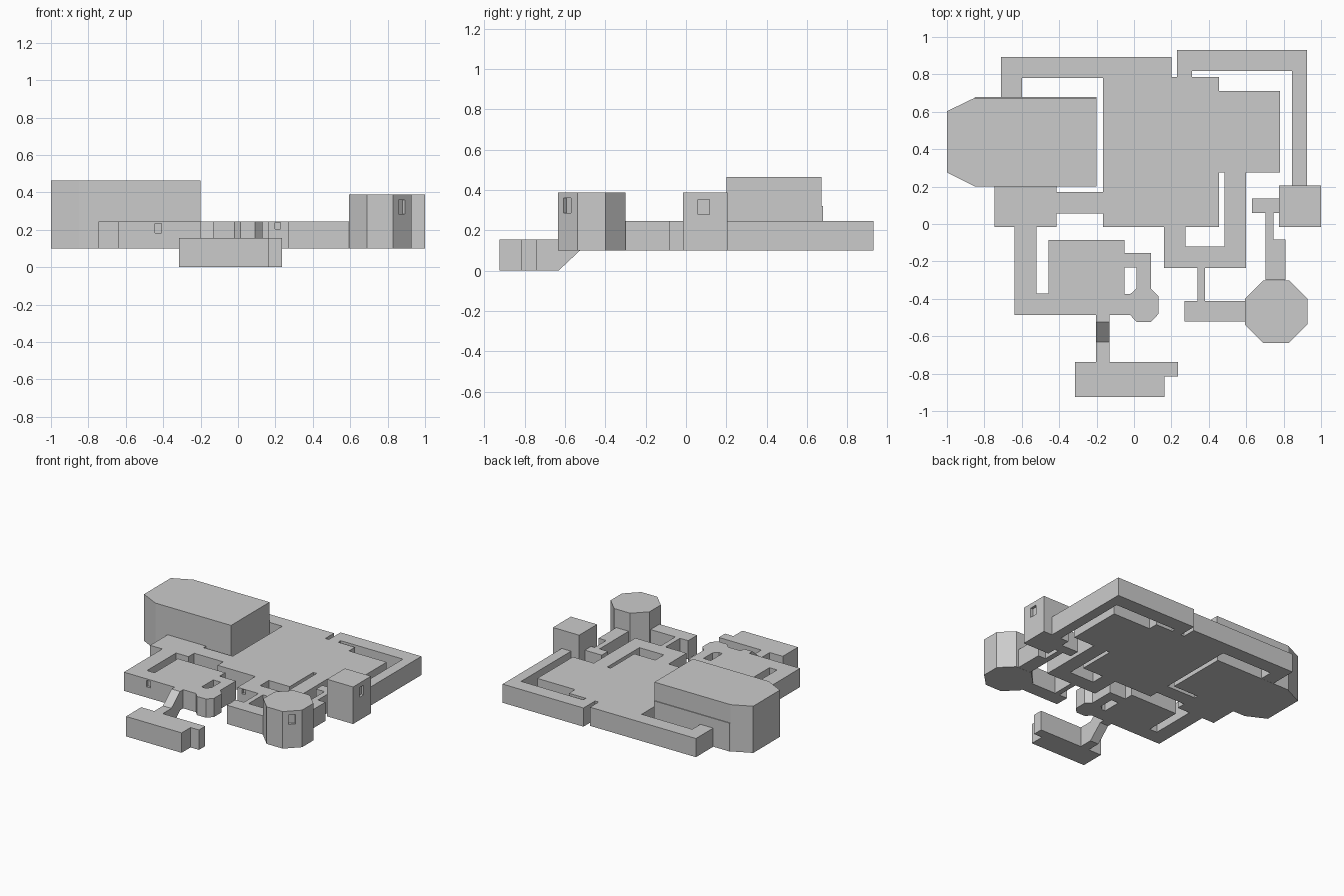
import bpy, bmesh, math

if "Cube" in bpy.data.objects:
    bpy.data.objects.remove(bpy.data.objects["Cube"])

FLOOR, LOW, TALL, TOWER = 0.10, 0.245, 0.463, 0.388


def prism(name, pts, z0=FLOOR, z1=LOW):
    """Extrude a plan outline from z0 up to z1."""
    bm = bmesh.new()
    face = bm.faces.new([bm.verts.new((x, y, z0)) for x, y in pts])
    ext = bmesh.ops.extrude_face_region(bm, geom=[face], use_keep_orig=True)
    verts = [g for g in ext["geom"] if isinstance(g, bmesh.types.BMVert)]
    bmesh.ops.translate(bm, verts=verts, vec=(0, 0, z1 - z0))
    return finish(name, bm)


def finish(name, bm):
    bmesh.ops.recalc_face_normals(bm, faces=bm.faces)
    mesh = bpy.data.meshes.new(name)
    bm.to_mesh(mesh)
    bm.free()
    obj = bpy.data.objects.new(name, mesh)
    bpy.context.collection.objects.link(obj)
    return obj


def recess(target, centre, width, height, angle, depth=0.02):
    """Cut a shallow window niche into a wall."""
    bpy.ops.mesh.primitive_cube_add(size=1, location=centre, rotation=(0, 0, angle))
    cutter = bpy.context.object
    cutter.name = "window_cutter"
    cutter.scale = (width, 2 * depth, height)
    cutter.hide_render = True
    mod = target.modifiers.new("window", "BOOLEAN")
    mod.operation = "DIFFERENCE"
    mod.solver = "EXACT"
    mod.object = cutter
    bpy.context.view_layer.objects.active = target
    bpy.ops.object.modifier_apply(modifier=mod.name)
    bpy.data.objects.remove(cutter)


# Central hall with north-west corridor and west lobby
prism("main_hall", [
    (-.71, .68), (-.6, .68), (-.6, .78), (-.165, .78), (-.165, .17), (-.415, .17),
    (-.415, .2), (-.745, .2), (-.745, -.015), (-.415, -.015), (-.415, .055),
    (-.165, .055), (-.165, -.015), (.455, -.015), (.455, .275), (.78, .275),
    (.78, .712), (.455, .712), (.455, .787), (.2, .787), (.2, .892), (-.71, .892)])

# Looping corridor south-east of the hall
south_loop = prism("south_loop_corridor", [
    (.485, .275), (.485, -.12), (.275, -.12), (.275, -.015), (.16, -.015),
    (.16, -.235), (.6, -.235), (.6, .275)])

# Tall chamber with a clipped west end, and its thin back ledge
prism("tall_chamber", [
    (-1, .275), (-.85, .2), (-.2, .2), (-.2, .673), (-.855, .673), (-1, .603)], FLOOR, TALL)
prism("tall_chamber_ledge", [
    (-.855, .673), (-.2, .673), (-.2, .679), (-.85, .679)], FLOOR, .32)

# South-west room: corridor, square room and small clipped room in one outline
south_room = prism("south_west_room", [
    (-.64, -.015), (-.64, -.487), (-.05, -.487), (-.02, -.487), (.013, -.523),
    (.09, -.523), (.13, -.482), (.13, -.386), (.09, -.345), (.013, -.345),
    (-.02, -.375), (-.05, -.375), (-.05, -.085), (-.457, -.085), (-.457, -.372),
    (-.522, -.372), (-.522, -.015)])
prism("side_passage", [
    (-.05, -.155), (-.05, -.232), (.013, -.232), (.013, -.345), (.09, -.345), (.09, -.155)])

# Ramp passage down to the sunken room (side profile extruded across x)
bm = bmesh.new()
top, low = .245, .155
profile = [(-.487, FLOOR), (-.525, FLOOR), (-.632, 0), (-.738, 0),
           (-.738, low), (-.632, low), (-.525, top), (-.487, top)]
rings = [[bm.verts.new((x, y, z)) for y, z in profile] for x in (-.203, -.13)]
for i in range(8):
    j = (i + 1) % 8
    bm.faces.new((rings[0][i], rings[0][j], rings[1][j], rings[1][i]))
for ring in rings:
    bm.faces.new(ring)
finish("ramp_passage", bm)
prism("sunken_room", [
    (-.315, -.738), (-.315, -.925), (.163, -.925), (.163, -.815), (.235, -.815),
    (.235, -.738)], 0, low)

# North-east corridor and the square tower
prism("north_east_corridor", [
    (.23, .787), (.31, .787), (.31, .818), (.845, .818), (.845, .205),
    (.925, .205), (.925, .93), (.23, .93)])
square_tower = prism("square_tower", [
    (.775, -.015), (1, -.015), (1, .205), (.775, .205)], FLOOR, TOWER)
prism("tower_link", [
    (.775, .135), (.63, .135), (.63, .058), (.703, .058), (.703, -.3),
    (.81, -.3), (.81, -.083), (.745, -.083), (.745, .058), (.775, .058)])

# Octagonal tower with its west room and doorway north
c, d = (.76, -.468), .167
r = d / math.cos(math.pi / 8)
octagon = prism("octagonal_tower", [
    (c[0] + r * math.cos(math.radians(22.5 + 45 * k)),
     c[1] + r * math.sin(math.radians(22.5 + 45 * k))) for k in range(8)], FLOOR, TOWER)
prism("octagon_west_room", [
    (.27, -.522), (.595, -.522), (.595, -.412), (.38, -.412), (.38, -.235),
    (.34, -.235), (.34, -.412), (.27, -.412)])

# Window niches
diag = d * math.sqrt(.5)
recess(octagon, (c[0] + diag - .003, c[1] - diag - .003, .322), .05, .075, math.radians(45))
recess(square_tower, (1, .088, .315), .055, .075, math.radians(90))
recess(south_room, (-.427, -.487, .208), .035, .05, 0)
recess(south_loop, (.213, -.235, .222), .03, .034, 0)
